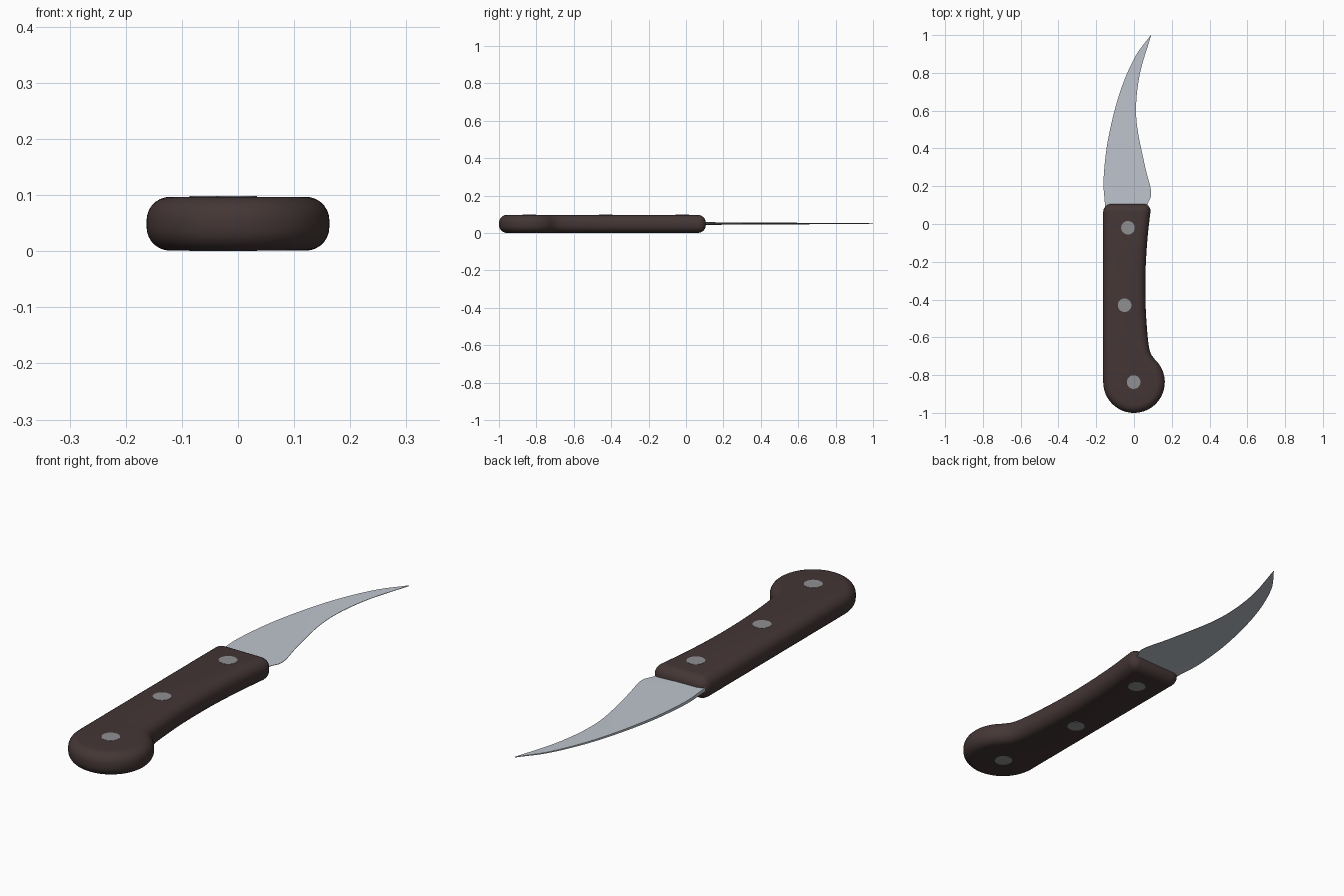
import bpy, bmesh, math
from mathutils import Vector

if "Cube" in bpy.data.objects:
    bpy.data.objects.remove(bpy.data.objects["Cube"])

def material(name, rgb):
    m = bpy.data.materials.new(name)
    m.diffuse_color = (*rgb, 1)
    m.use_nodes = True
    m.node_tree.nodes["Principled BSDF"].inputs["Base Color"].default_value = m.diffuse_color
    return m

brown = material("dark brown wood", (0.058, 0.037, 0.036))
steel = material("blade steel", (0.52, 0.56, 0.62))
grey = material("rivet grey", (0.28, 0.28, 0.29))

def spline(pts, n):
    """Catmull-Rom curve through 2D points."""
    p = [Vector(q) for q in pts]
    p = [2 * p[0] - p[1]] + p + [2 * p[-1] - p[-2]]
    out = []
    for i in range(1, len(p) - 2):
        a, b, c, d = p[i - 1:i + 3]
        for k in range(n):
            t = k / n
            out.append(0.5 * (2 * b + (c - a) * t + (2 * a - 5 * b + 4 * c - d) * t * t
                              + (3 * b - a - 3 * c + d) * t ** 3))
    return out + [p[-2]]

def make_object(name, bm, mat):
    bmesh.ops.recalc_face_normals(bm, faces=bm.faces)
    me = bpy.data.meshes.new(name)
    bm.to_mesh(me)
    bm.free()
    me.materials.append(mat)
    ob = bpy.data.objects.new(name, me)
    bpy.context.collection.objects.link(ob)
    return ob

def smooth(ob, deg):
    bpy.ops.object.select_all(action='DESELECT')
    ob.select_set(True)
    bpy.context.view_layer.objects.active = ob
    bpy.ops.object.shade_smooth_by_angle(angle=math.radians(deg))

# Handle: side curve, round butt, straight back, rounded all over
outline = [Vector((-0.163, 0.106)), Vector((0.092, 0.106))]
outline += spline([(0.083, 0.03), (0.071, -0.08), (0.061, -0.25), (0.061, -0.42),
                   (0.070, -0.57), (0.080, -0.655), (0.090, -0.69)], 4)
for i in range(41):
    a = math.radians(48 - 228 * i / 40)
    outline.append(Vector((0.163 * math.cos(a), -0.837 + 0.163 * math.sin(a))))
bm = bmesh.new()
base = bm.faces.new([bm.verts.new((p.x, p.y, 0.001)) for p in outline])
ext = bmesh.ops.extrude_face_region(bm, geom=[base])
for v in ext["geom"]:
    if isinstance(v, bmesh.types.BMVert):
        v.co.z = 0.097
if not base.is_valid or len(bm.faces) < len(outline) + 2:
    bm.faces.new([v for v in bm.verts if v.co.z < 0.01][:len(outline)])
handle = make_object("handle", bm, brown)
bev = handle.modifiers.new("rounding", 'BEVEL')
bev.width = 0.042
bev.segments = 7
bev.limit_method = 'ANGLE'
bev.angle_limit = math.radians(40)
bev.use_clamp_overlap = False
smooth(handle, 40)
handle.data.polygons.foreach_set("use_smooth", [True] * len(handle.data.polygons))
if "sharp_edge" in handle.data.attributes:
    handle.data.attributes.remove(handle.data.attributes["sharp_edge"])

# Blade: thick spine on the left, thin cutting edge on the right
spine = spline([(-0.15, 0.05), (-0.155, 0.12), (-0.161, 0.24), (-0.137, 0.45),
                (-0.077, 0.69), (0.003, 0.88), (0.089, 1.0)], 6)
edge = spline([(0.06, 0.05), (0.074, 0.11), (0.091, 0.17), (0.055, 0.32),
               (0.012, 0.56), (0.028, 0.78), (0.091, 1.0)], 6)
bm = bmesh.new()
rows = []
for i, (s, e) in enumerate(zip(spine, edge)):
    h = 0.0085 * (1 - 0.85 * i / (len(spine) - 1))
    m = s.lerp(e, 0.55)
    section = [(s, h), (m, h * 0.75), (e, 0.0008), (e, -0.0008), (m, -h * 0.75), (s, -h)]
    rows.append([bm.verts.new((p.x, p.y, 0.051 + z)) for p, z in section])
for a, b in zip(rows, rows[1:]):
    for j in range(6):
        k = (j + 1) % 6
        bm.faces.new((a[j], a[k], b[k], b[j]))
bm.faces.new(rows[0])
bm.faces.new(rows[-1])
smooth(make_object("blade", bm, steel), 30)

# Rivets: flush pins through the handle
for i, (x, y) in enumerate([(-0.032, -0.02), (-0.05, -0.43), (-0.002, -0.837)]):
    bpy.ops.mesh.primitive_cylinder_add(vertices=32, radius=0.036, depth=0.098,
                                        location=(x, y, 0.049))
    rivet = bpy.context.object
    rivet.name = f"rivet_{i + 1}"
    rivet.data.materials.append(grey)
    smooth(rivet, 30)
